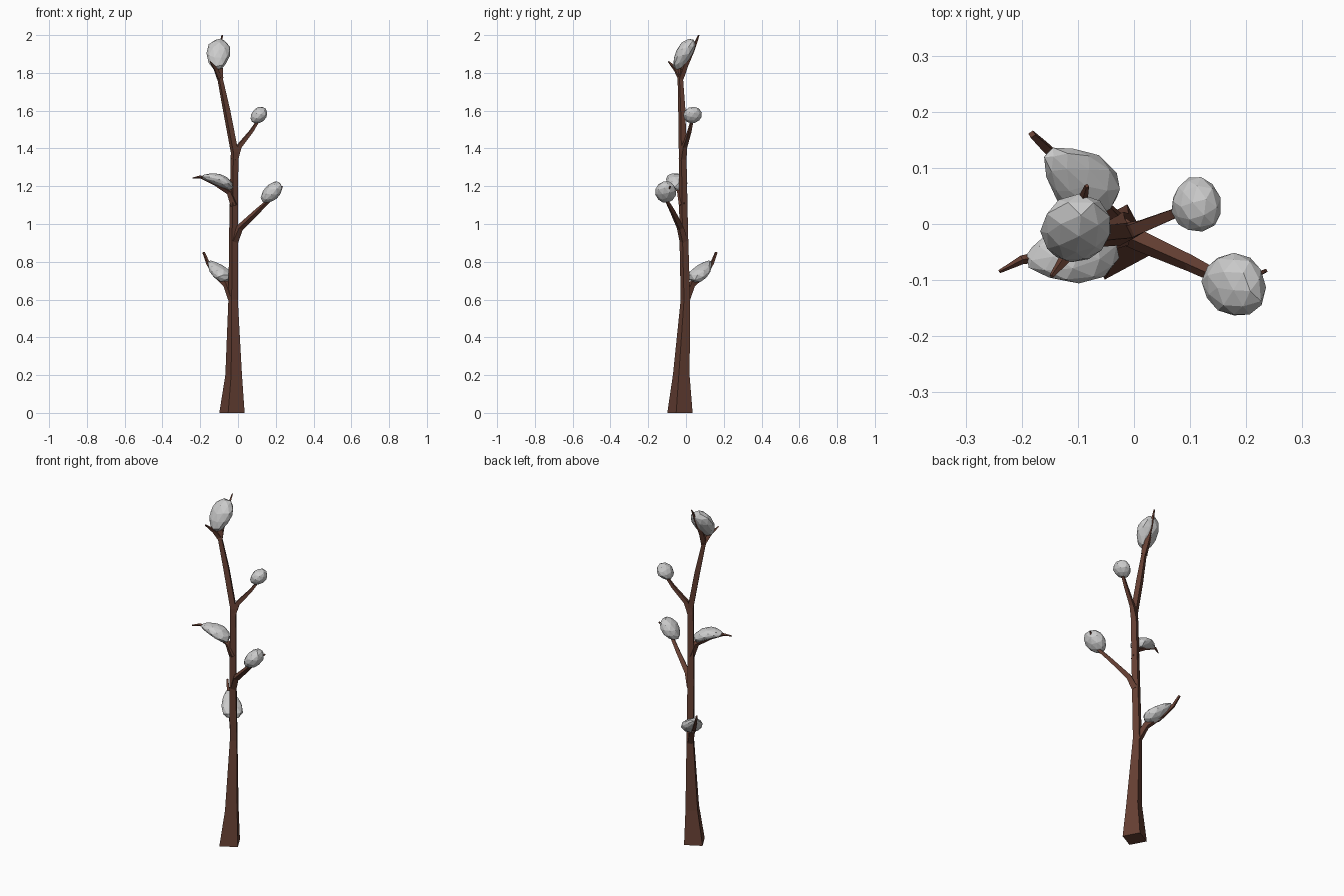
import bpy, bmesh, math, random
from mathutils import Vector

random.seed(4)
bark = bpy.data.materials.new("bark")
bark.diffuse_color = (0.13, 0.05, 0.033, 1)


def finish(bm, name, mat=None):
    bmesh.ops.recalc_face_normals(bm, faces=bm.faces)
    me = bpy.data.meshes.new(name)
    bm.to_mesh(me)
    bm.free()
    ob = bpy.data.objects.new(name, me)
    bpy.context.collection.objects.link(ob)
    if mat:
        me.materials.append(mat)


def limb(name, pts, ref=(1, -0.3, 0)):
    """Four-sided tapering tube through (x, y, z, radius) points."""
    bm = bmesh.new()
    rings = []
    pos = [Vector(p[:3]) for p in pts]
    for i, p in enumerate(pts):
        d = (pos[min(i + 1, len(pts) - 1)] - pos[max(i - 1, 0)]).normalized()
        if p[2] == 0:
            d = Vector((0, 0, 1))
        u = Vector(ref)
        u = (u - d * u.dot(d)).normalized()
        v = d.cross(u)
        rings.append([bm.verts.new(pos[i] + p[3] * (u * math.cos(a) + v * math.sin(a)))
                      for a in (0, math.pi / 2, math.pi, 1.5 * math.pi)])
    for a, b in zip(rings, rings[1:]):
        for k in range(4):
            bm.faces.new((a[k], a[(k + 1) % 4], b[(k + 1) % 4], b[k]))
    bm.faces.new(rings[0])
    bm.faces.new(rings[-1])
    finish(bm, name, bark)


def bud(name, center, axis, up, half, taper=0.0, bend=0.0):
    """Faceted blob: half = (along axis, sideways, along up)."""
    x = Vector(axis).normalized()
    z = Vector(up)
    z = (z - x * z.dot(x)).normalized()
    y = z.cross(x)
    bm = bmesh.new()
    bmesh.ops.create_icosphere(bm, subdivisions=2, radius=1)
    for v in bm.verts:
        c = v.co * random.uniform(0.96, 1.04)
        w = 1 - taper * c.x
        v.co = (Vector(center) + x * c.x * half[0] + y * c.y * half[1] * w
                + z * (c.z * half[2] * w - bend * (c.x ** 2 - 0.4)))
    finish(bm, name)


# trunk, running on into the leader
limb("trunk", [(-0.032, -0.032, 0, 0.07), (-0.023, -0.025, 0.2, 0.046),
               (-0.026, -0.003, 0.6, 0.026), (-0.024, -0.012, 0.95, 0.024),
               (-0.018, -0.018, 1.38, 0.021), (-0.06, -0.022, 1.6, 0.02),
               (-0.095, -0.03, 1.77, 0.015), (-0.098, -0.022, 1.82, 0.02)])

# side branches
limb("low_branch", [(-0.03, 0, 0.6, 0.022), (-0.06, 0.03, 0.68, 0.02),
                    (-0.12, 0.1, 0.735, 0.014), (-0.158, 0.137, 0.79, 0.01),
                    (-0.182, 0.16, 0.85, 0.007)])
limb("right_branch", [(-0.02, -0.012, 0.91, 0.023), (0.01, -0.03, 0.98, 0.019),
                      (0.1, -0.07, 1.065, 0.015), (0.18, -0.11, 1.14, 0.01),
                      (0.235, -0.083, 1.2, 0.004)])
limb("left_branch", [(-0.02, -0.018, 1.1, 0.022), (-0.045, -0.03, 1.17, 0.018),
                     (-0.12, -0.05, 1.215, 0.012), (-0.2, -0.064, 1.25, 0.008),
                     (-0.24, -0.085, 1.243, 0.003)], (0, 0, 1))
limb("upper_branch", [(-0.02, -0.018, 1.34, 0.022), (0.005, -0.008, 1.41, 0.016),
                      (0.07, 0.018, 1.49, 0.012), (0.115, 0.035, 1.56, 0.008)])

# fork holding the top bud
limb("top_back_twig", [(-0.095, -0.03, 1.77, 0.018), (-0.098, -0.005, 1.84, 0.017),
                       (-0.094, 0.035, 1.92, 0.011), (-0.084, 0.068, 2.0, 0.004)])
limb("top_front_twig", [(-0.095, -0.025, 1.77, 0.018), (-0.118, -0.055, 1.82, 0.012),
                        (-0.147, -0.093, 1.86, 0.004)])

# pale buds
bud("low_bud", (-0.1, 0.08, 0.75), (-0.12, 0.11, 0.11), (0, 0, 1),
    (0.09, 0.055, 0.036), 0.35, -0.006)
bud("right_bud", (0.178, -0.108, 1.167), (0.1, -0.02, 0.1), (-0.3, -0.2, 1),
    (0.07, 0.058, 0.042), -0.1)
bud("left_bud", (-0.11, -0.052, 1.23), (-0.17, -0.03, 0.06), (0, 0, 1),
    (0.09, 0.055, 0.032), 0.3, 0.016)
bud("upper_bud", (0.11, 0.034, 1.575), (0.08, 0.03, 0.08), (-0.5, 0, 1),
    (0.05, 0.05, 0.038), -0.1)
bud("top_bud", (-0.104, -0.012, 1.897), (0.02, 0.1, 0.17), (0, -1, 0.3),
    (0.094, 0.063, 0.043), -0.15, 0.008)
